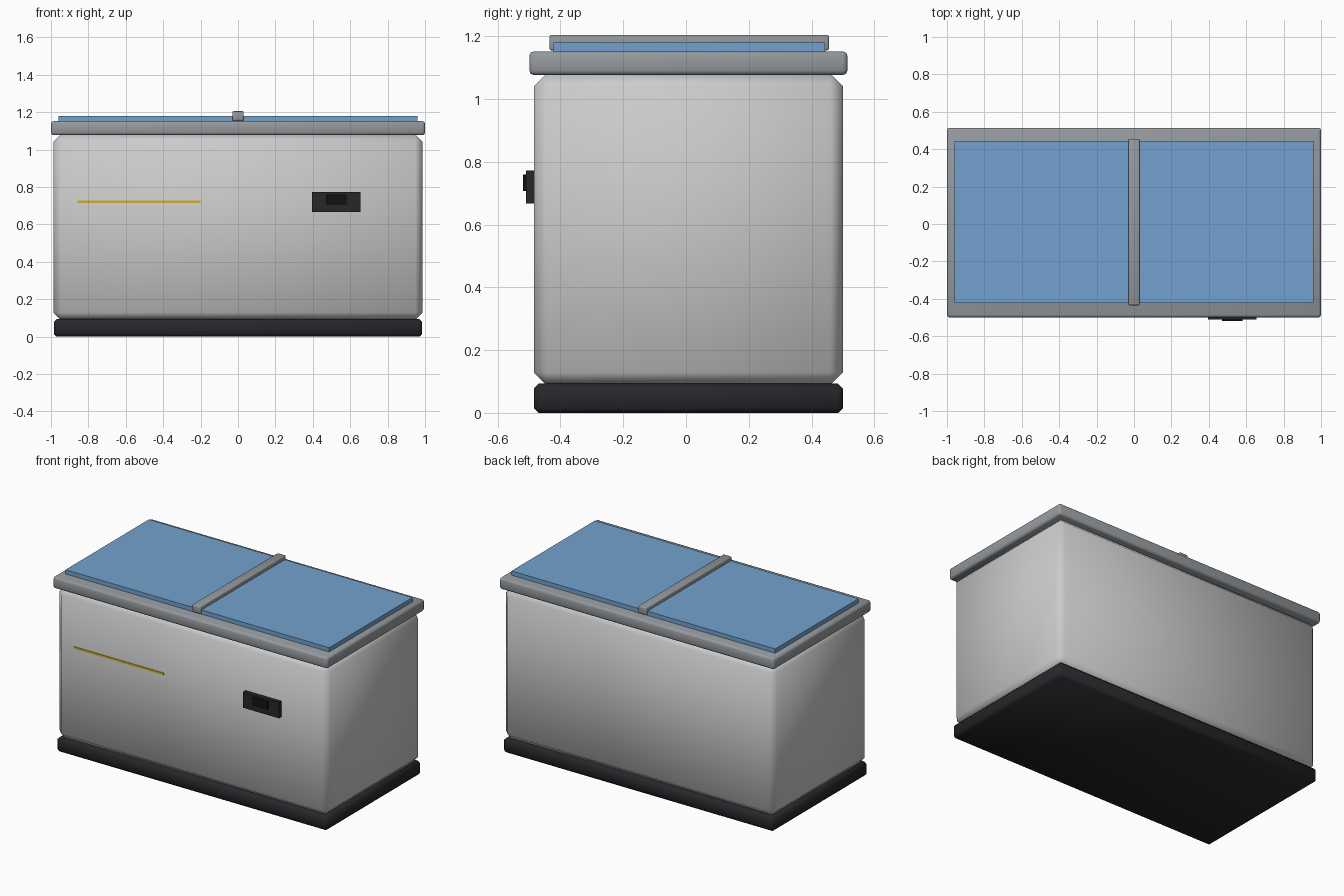
import bpy, math

if "Cube" in bpy.data.objects:
    bpy.data.objects.remove(bpy.data.objects["Cube"])

CY = 0.0075  # shared depth centre of the cabinet parts


def material(name, rgb):
    m = bpy.data.materials.new(name)
    m.diffuse_color = (*rgb, 1.0)
    m.use_nodes = True
    m.node_tree.nodes["Principled BSDF"].inputs["Base Color"].default_value = m.diffuse_color
    return m


WHITE = material("white_enamel", (0.78, 0.78, 0.80))
BLACK = material("black_plastic", (0.02, 0.02, 0.024))
DARK = material("dark_insert", (0.006, 0.006, 0.007))
METAL = material("grey_metal", (0.30, 0.32, 0.34))
GLASS = material("blue_glass", (0.17, 0.36, 0.62))
YELLOW = material("yellow_trim", (0.65, 0.45, 0.01))


def box(name, x, y, z, mat, bevel=0.0, segments=1):
    """Box from (min, max) ranges, with optional bevelled edges."""
    loc = [(a + b) / 2 for a, b in (x, y, z)]
    bpy.ops.mesh.primitive_cube_add(size=1, location=loc)
    ob = bpy.context.object
    ob.name = name
    ob.scale = [b - a for a, b in (x, y, z)]
    bpy.ops.object.transform_apply(location=False, rotation=False, scale=True)
    ob.data.materials.append(mat)
    if bevel:
        mod = ob.modifiers.new("bevel", 'BEVEL')
        mod.width = bevel
        mod.segments = segments
        bpy.ops.object.modifier_apply(modifier=mod.name)
        bpy.ops.object.shade_smooth_by_angle(angle=math.radians(50))
    return ob


def centred(half, mid=0.0):
    return (mid - half, mid + half)


# Cabinet: plinth, body and top rim
box("base_plinth", centred(0.985), centred(0.4925, CY), (0, 0.093), BLACK, 0.015)
box("cabinet_body", centred(0.987), centred(0.4925, CY), (0.09, 1.08), WHITE, 0.039)
box("top_rim", centred(1.0), centred(0.507, CY), (1.077, 1.152), METAL, 0.014, 2)

# Glass lid and the centre bar across it
box("glass_lid", centred(0.96), centred(0.433, CY + 0.003), (1.15, 1.18), GLASS)
box("centre_bar", centred(0.03), centred(0.445, CY + 0.003), (1.155, 1.205), METAL, 0.006, 2)

# Front details: control panel, its display and the trim strip
box("control_panel", (0.395, 0.655), (-0.51, -0.475), (0.667, 0.772), BLACK)
box("control_display", (0.47, 0.58), (-0.519, -0.50), (0.707, 0.759), DARK)
box("trim_strip", (-0.857, -0.2), (-0.489, -0.475), (0.714, 0.727), YELLOW)
